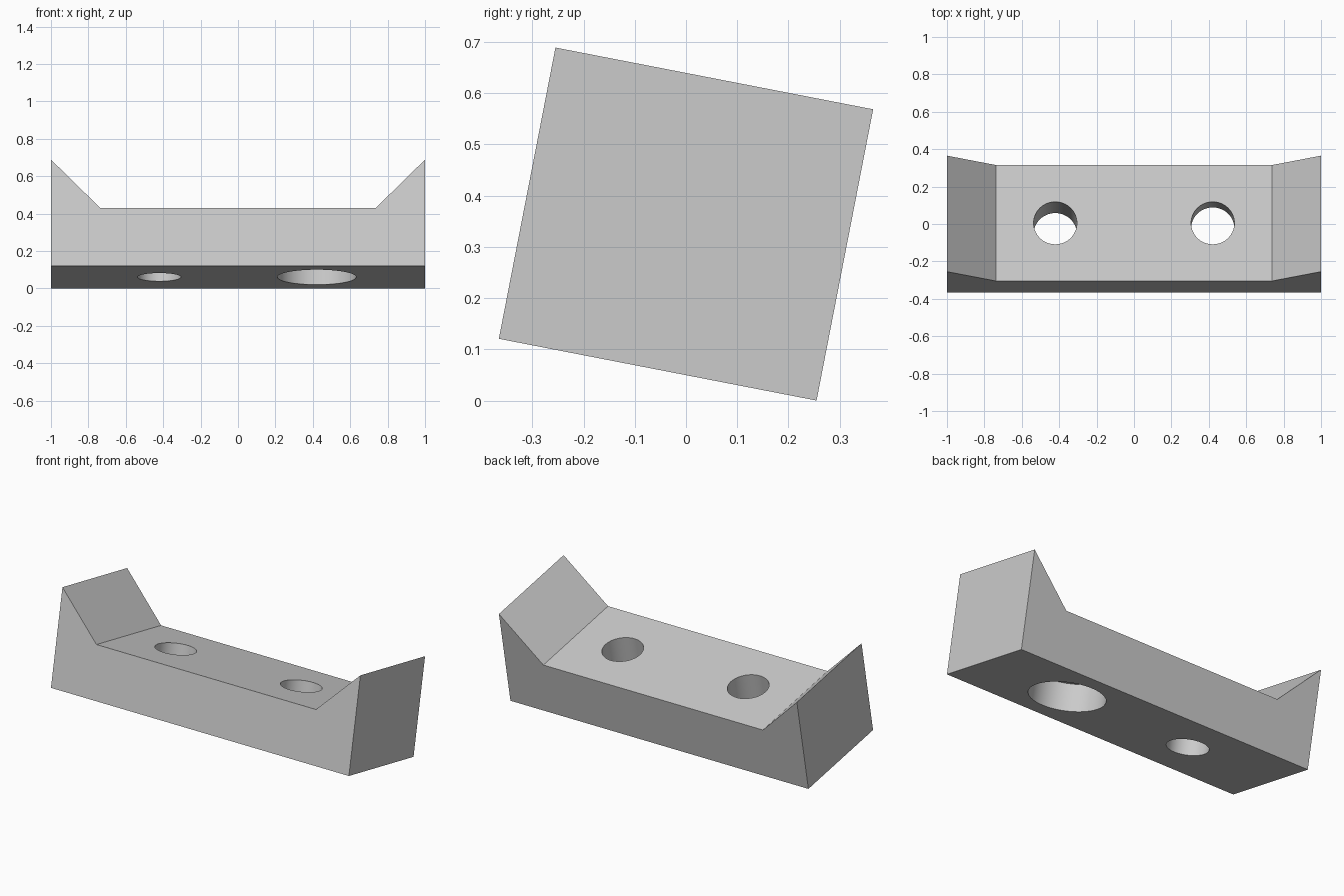
import bpy, bmesh, math
from mathutils import Matrix

if "Cube" in bpy.data.objects:
    bpy.data.objects.remove(bpy.data.objects["Cube"], do_unlink=True)

# Design units: the block is 38 long
UNIT = 2 / 38
DEPTH, HEIGHT, LEDGE, WING = 12 * UNIT, 11 * UNIT, 6 * UNIT, 5 * UNIT
HOLE_X, HOLE_R, BORE_R, BORE_DEPTH = 8 * UNIT, 2.2 * UNIT, 4 * UNIT, 3 * UNIT
TILT = math.radians(11)

grey = bpy.data.materials.new("light grey")
grey.use_nodes = True
grey.diffuse_color = (0.6, 0.6, 0.6, 1)
grey.node_tree.nodes["Principled BSDF"].inputs["Base Color"].default_value = (0.6, 0.6, 0.6, 1)


def make_object(name, bm):
    bmesh.ops.recalc_face_normals(bm, faces=bm.faces)
    mesh = bpy.data.meshes.new(name)
    bm.to_mesh(mesh)
    bm.free()
    mesh.materials.append(grey)
    obj = bpy.data.objects.new(name, mesh)
    bpy.context.collection.objects.link(obj)
    return obj


# Block: mirrored cradle profile extruded front to back
half = [(1, 0), (1, HEIGHT), (1 - WING, LEDGE)]
profile = half + [(-x, z) for x, z in reversed(half)]
bm = bmesh.new()
face = bm.faces.new([bm.verts.new((x, -DEPTH / 2, z)) for x, z in profile])
side = bmesh.ops.extrude_face_region(bm, geom=[face])["geom"]
bmesh.ops.translate(bm, vec=(0, DEPTH, 0),
                    verts=[v for v in side if isinstance(v, bmesh.types.BMVert)])
block = make_object("cradle_block", bm)
bpy.context.view_layer.objects.active = block
block.select_set(True)


def drill(x, radius, bottom, top):
    """Cut a round vertical hole in the block."""
    bm = bmesh.new()
    bmesh.ops.create_cone(bm, cap_ends=True, segments=64, radius1=radius,
                          radius2=radius, depth=top - bottom,
                          matrix=Matrix.Translation((x, 0, (top + bottom) / 2)))
    cutter = make_object("hole_cutter", bm)
    cutter.hide_render = True
    mod = block.modifiers.new("hole", "BOOLEAN")
    mod.operation, mod.solver, mod.object = "DIFFERENCE", "EXACT", cutter
    bpy.ops.object.modifier_apply(modifier=mod.name)
    bpy.data.objects.remove(cutter, do_unlink=True)


# Two through holes, the one on the left widened from below
for x in (-HOLE_X, HOLE_X):
    drill(x, HOLE_R, -0.1, HEIGHT)
drill(HOLE_X, BORE_R, -0.1, BORE_DEPTH)

bpy.ops.object.shade_smooth_by_angle(angle=math.radians(30))

# Tilt the block onto its lower back edge
rise = (HEIGHT * math.cos(TILT) + DEPTH * math.sin(TILT)) / 2
block.data.transform(Matrix.Translation((0, 0, rise)) @ Matrix.Rotation(-TILT, 4, "X")
                     @ Matrix.Translation((0, 0, -HEIGHT / 2)))
